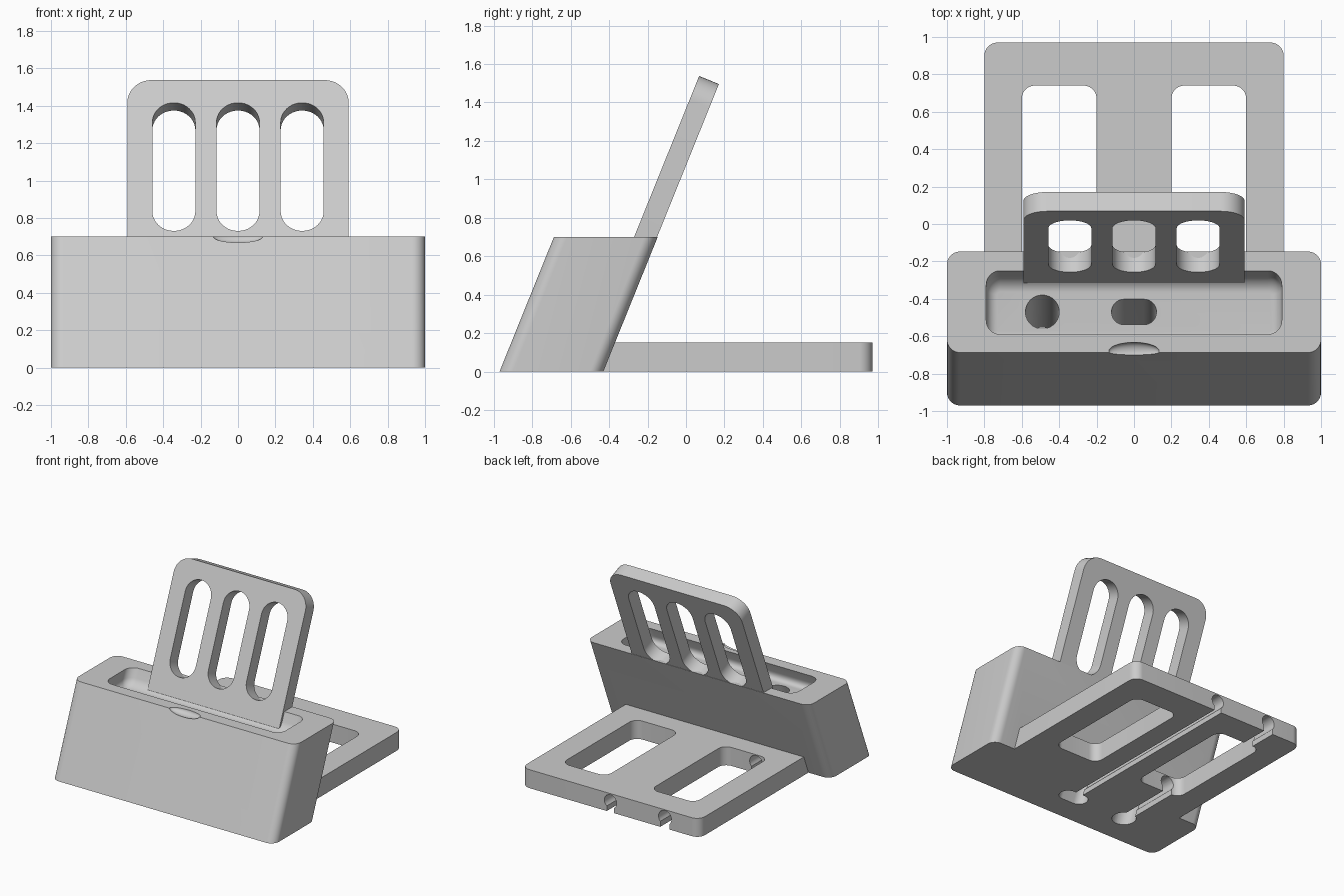
import bpy, math
from mathutils import Matrix

if "Cube" in bpy.data.objects:
    bpy.data.objects.remove(bpy.data.objects["Cube"])

LEAN = math.radians(22)
K = math.tan(LEAN)          # y shift per unit of height

gray = bpy.data.materials.new("light_gray")
gray.diffuse_color = (0.6, 0.6, 0.6, 1)
gray.use_nodes = True
gray.node_tree.nodes["Principled BSDF"].inputs["Base Color"].default_value = gray.diffuse_color


def rounded_rect(x0, x1, y0, y1, r, n=10):
    """Rounded rectangle outline, counter-clockwise."""
    pts = []
    for i, (cx, cy) in enumerate([(x1 - r, y1 - r), (x0 + r, y1 - r),
                                  (x0 + r, y0 + r), (x1 - r, y0 + r)]):
        for j in range(n + 1):
            a = math.pi / 2 * (i + j / n)
            pts.append((cx + r * math.cos(a), cy + r * math.sin(a)))
    return pts


def loft(name, rings, shear=0.0, matrix=None):
    """Closed solid through (outline, z) rings, leaning in y by shear."""
    n = len(rings[0][0])
    verts = [(x, y + shear * z, z) for outline, z in rings for x, y in outline]
    faces = [tuple(range(n))[::-1], tuple(range(len(verts) - n, len(verts)))]
    for k in range(len(rings) - 1):
        for i in range(n):
            j = (i + 1) % n
            faces.append((k * n + i, k * n + j, (k + 1) * n + j, (k + 1) * n + i))
    me = bpy.data.meshes.new(name)
    me.from_pydata(verts, [], faces)
    if matrix:
        me.transform(matrix)
    me.materials.append(gray)
    ob = bpy.data.objects.new(name, me)
    bpy.context.collection.objects.link(ob)
    return ob


def boolean(target, tool, operation='DIFFERENCE'):
    mod = target.modifiers.new("cut", 'BOOLEAN')
    mod.operation, mod.solver, mod.object = operation, 'EXACT', tool
    bpy.context.view_layer.objects.active = target
    bpy.ops.object.modifier_apply(modifier=mod.name)
    bpy.data.objects.remove(tool)


def prism(name, outline, z0, z1, **kw):
    return loft(name, [(outline, z0), (outline, z1)], **kw)


# leaning block joined with the flat rear foot
stand = prism("stand_base", rounded_rect(-1, 1, -0.97, -0.43, 0.07), 0, 0.7, shear=K)
foot = prism("rear_foot", rounded_rect(-0.8, 0.8, -0.65, 0.97, 0.07), 0, 0.15)
boolean(stand, foot, 'UNION')

# phone tray: leaning pocket with a rounded bottom edge
FLOOR, FILLET = 0.57, 0.06
shift = K * 0.7
rings = []
for i in range(9):
    a = math.pi / 2 * i / 8
    d = FILLET * (1 - math.sin(a))
    z = FLOOR + FILLET * (1 - math.cos(a))
    rings.append((rounded_rect(-0.79 + d, 0.79 - d, -0.59 - shift + d,
                               -0.25 - shift - d, 0.075 - d), z))
rings.append((rounded_rect(-0.79, 0.79, -0.59 - shift, -0.25 - shift, 0.075), 0.8))
boolean(stand, loft("tray_cutter", rings, shear=K))

# leaning cable holes through the tray floor
yc = -0.47 - K * FLOOR
for x, hx, hy in ((-0.49, 0.09, 0.09), (0, 0.12, 0.068)):
    hole = rounded_rect(x - hx, x + hx, yc - hy, yc + hy, hy - 0.001)
    boolean(stand, prism("hole_cutter", hole, -0.1, 0.62, shear=K))

# foot windows
for s in (-1, 1):
    win = rounded_rect(s * 0.4 - 0.2, s * 0.4 + 0.2, -0.2, 0.74, 0.07)
    boolean(stand, prism("window_cutter", win, -0.1, 0.3))

# keyhole cable channels running to the rear edge
for x, r, w in ((-0.49, 0.058, 0.042), (0, 0.055, 0.033)):
    a0 = math.asin(w / r)
    profile = [(x - w, -0.1), (x + w, -0.1)]
    for i in range(25):
        a = -math.pi / 2 + a0 + (2 * math.pi - 2 * a0) * i / 24
        profile.append((x + r * math.cos(a), 0.085 + r * math.sin(a)))
    boolean(stand, prism("channel_cutter", profile, -1.1, 0.71,
                         matrix=Matrix.Rotation(math.pi / 2, 4, 'X')))

# shallow thumb notch in the front lip
bpy.ops.mesh.primitive_uv_sphere_add(segments=48, ring_count=24, location=(0, -0.68, 0.7))
notch = bpy.context.object
notch.scale = (0.135, 0.047, 0.035)
bpy.context.view_layer.update()
boolean(stand, notch)

# leaning back rest with three slots
tilt = Matrix.Translation((0, -0.433, 0)) @ Matrix.Rotation(math.pi / 2 - LEAN, 4, 'X')
rest = prism("back_rest", rounded_rect(-0.592, 0.592, 0.42, 1.613, 0.13), 0, 0.111, matrix=tilt)
for x in (-0.343, 0, 0.343):
    slot = rounded_rect(x - 0.115, x + 0.115, 0.743, 1.482, 0.114)
    boolean(rest, prism("slot_cutter", slot, -0.1, 0.3, matrix=tilt))

# smooth the rounded walls, keep real edges sharp
for ob in (stand, rest):
    ob.data.materials.clear()
    ob.data.materials.append(gray)
    bpy.ops.object.select_all(action='DESELECT')
    ob.select_set(True)
    bpy.context.view_layer.objects.active = ob
    bpy.ops.object.shade_smooth_by_angle(angle=math.radians(30))
